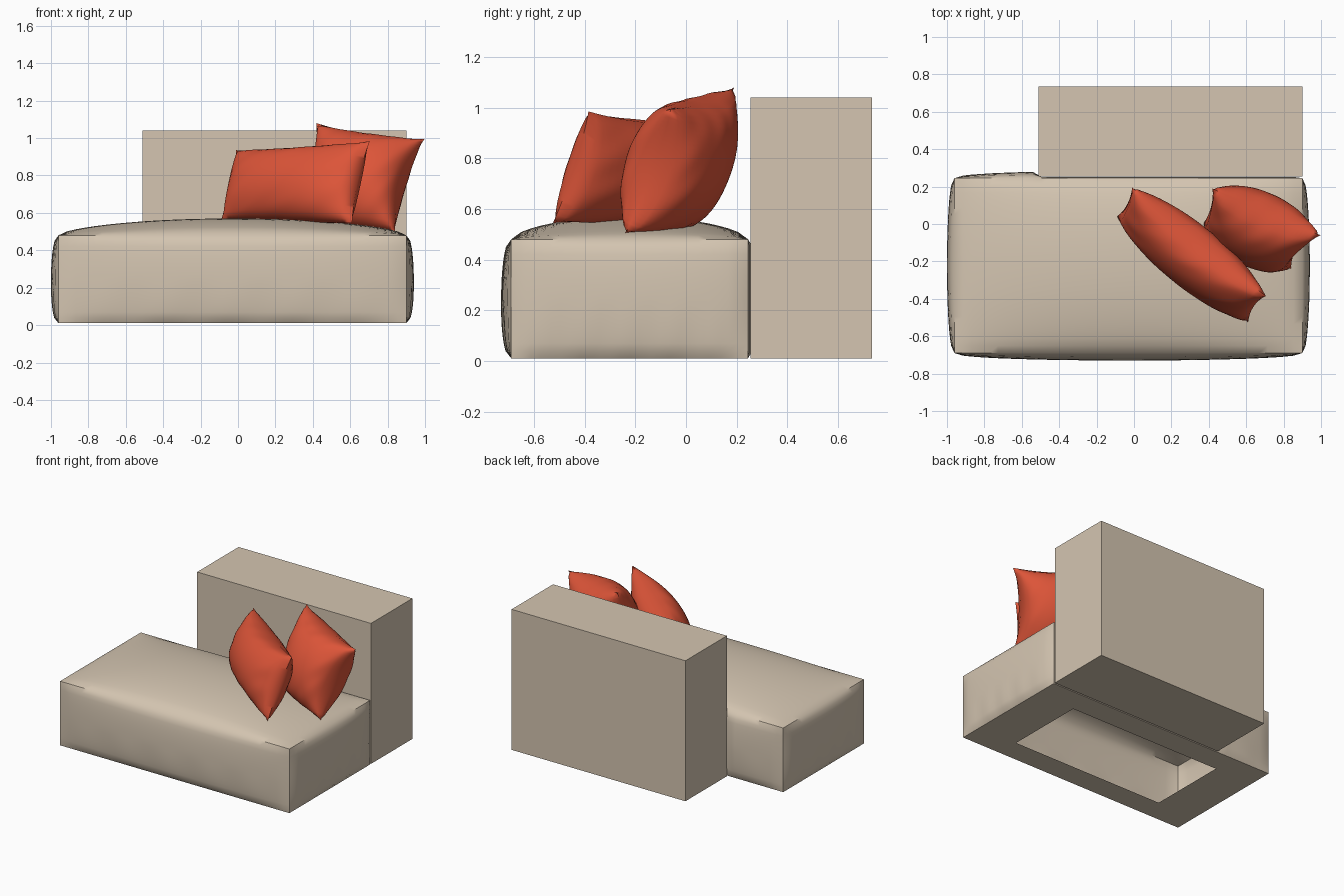
import bpy, bmesh, math
from mathutils import Vector

if "Cube" in bpy.data.objects:
    bpy.data.objects.remove(bpy.data.objects["Cube"])


def material(name, rgb):
    m = bpy.data.materials.new(name)
    m.diffuse_color = (*rgb, 1)
    m.use_nodes = True
    m.node_tree.nodes["Principled BSDF"].inputs["Base Color"].default_value = m.diffuse_color
    return m


FABRIC = material("beige_fabric", (0.66, 0.56, 0.44))
RED = material("red_fabric", (0.72, 0.09, 0.04))


def grid(bm, nu, nv, point):
    """Add a sheet; point(u, v) takes u, v in -1..1."""
    rows = [[bm.verts.new(point(2 * i / nu - 1, 2 * j / nv - 1)) for i in range(nu + 1)]
            for j in range(nv + 1)]
    for j in range(nv):
        for i in range(nu):
            bm.faces.new((rows[j][i], rows[j][i + 1], rows[j + 1][i + 1], rows[j + 1][i]))


def finish(bm, name, mat, angle):
    bmesh.ops.remove_doubles(bm, verts=bm.verts, dist=0.0005)
    bmesh.ops.recalc_face_normals(bm, faces=bm.faces)
    mesh = bpy.data.meshes.new(name)
    bm.to_mesh(mesh)
    bm.free()
    mesh.materials.append(mat)
    ob = bpy.data.objects.new(name, mesh)
    bpy.context.collection.objects.link(ob)
    bpy.ops.object.select_all(action='DESELECT')
    ob.select_set(True)
    bpy.context.view_layer.objects.active = ob
    bpy.ops.object.shade_smooth_by_angle(angle=math.radians(angle))
    return ob


def dome(u, v, p):
    return max(0.0, (1 - u * u) * (1 - v * v)) ** p


# Seat: stuffed fabric panels around a box, hollow with an opening underneath
LO, HI = Vector((-0.96, -0.69, 0.01)), Vector((0.90, 0.245, 0.48))
MID, HALF = (LO + HI) / 2, (HI - LO) / 2
BACK_LEFT, BACK_Y = -0.51, 0.255


def panel(axis, sign, bulge, power):
    a, b = [k for k in range(3) if k != axis]

    def point(u, v):
        p = MID.copy()
        p[a] += u * HALF[a]
        p[b] += v * HALF[b]
        d = dome(u, v, power)
        if axis != 2:  # soft creases near the bottom hem
            d *= 1 + 0.12 * math.sin(17 * u + 2) * max(0, -v)
        p[axis] += sign * (HALF[axis] + bulge * d)
        if axis == 1 and sign > 0 and p.x > BACK_LEFT:  # pressed flat by the backrest
            p.y = min(p.y, BACK_Y - 0.003)
        return p
    return point


bm = bmesh.new()
grid(bm, 40, 24, panel(2, 1, 0.09, 0.62))
for axis, n in ((0, 24), (1, 40)):
    for sign in (-1, 1):
        grid(bm, n, 16, panel(axis, sign, 0.04, 0.45))
# Underside hem around the opening
outer = [(LO.x, LO.y), (HI.x, LO.y), (HI.x, HI.y), (LO.x, HI.y)]
inner = [(-0.65, -0.52), (0.585, -0.52), (0.585, 0.07), (-0.65, 0.07)]
for i in range(4):
    j = (i + 1) % 4
    ring = [outer[i], outer[j], inner[j], inner[i]]
    bm.faces.new([bm.verts.new((x, y, LO.z)) for x, y in ring])
finish(bm, "seat", FABRIC, 40)

# Backrest: plain upright block
bm = bmesh.new()
bmesh.ops.create_cube(bm, size=1)
for v in bm.verts:
    v.co = Vector((0.195 + v.co.x * 1.41, 0.495 + v.co.y * 0.48, 0.525 + v.co.z * 1.03))
finish(bm, "backrest", FABRIC, 30)


# Throw pillows: two domed sheets stretched between four corners
def pillow(name, bl, br, tr, tl, thick, pinch):
    bl, br, tr, tl = map(Vector, (bl, br, tr, tl))
    across, up = (br - bl + tr - tl) / 2, (tl - bl + tr - br) / 2
    normal = across.cross(up).normalized()
    left, right, bottom, top = pinch
    bm = bmesh.new()
    for side in (1, -1):
        def point(u, v):
            # edges pull inward between the corners
            su = 1 - (right if u > 0 else left) * (1 - v * v) * abs(u) ** 3
            sv = 1 - (top if v > 0 else bottom) * (1 - u * u) * abs(v) ** 3
            s, t = (1 + u * su) / 2, (1 + v * sv) / 2
            p = bl * (1 - s) * (1 - t) + br * s * (1 - t) + tr * s * t + tl * (1 - s) * t
            d = dome(u, v, 0.5)
            # puckers running in from the seam
            edge = max(abs(u), abs(v)) ** 4
            d *= 1 + 0.09 * edge * math.sin(9 * (u - side * v) + 1) * math.cos(5 * u)
            return p + normal * side * thick * d
        grid(bm, 32, 28, point)
    finish(bm, name, RED, 60)


pillow("front_pillow", (-0.09, 0.04, 0.565), (0.61, -0.525, 0.545), (0.705, -0.385, 0.985),
       (-0.01, 0.195, 0.935), 0.155, (0.04, 0.05, 0.0, 0.12))
pillow("rear_pillow", (0.37, 0.0, 0.53), (0.84, -0.24, 0.505), (0.998, -0.06, 0.995),
       (0.42, 0.19, 1.08), 0.19, (0.06, 0.17, 0.0, 0.09))
